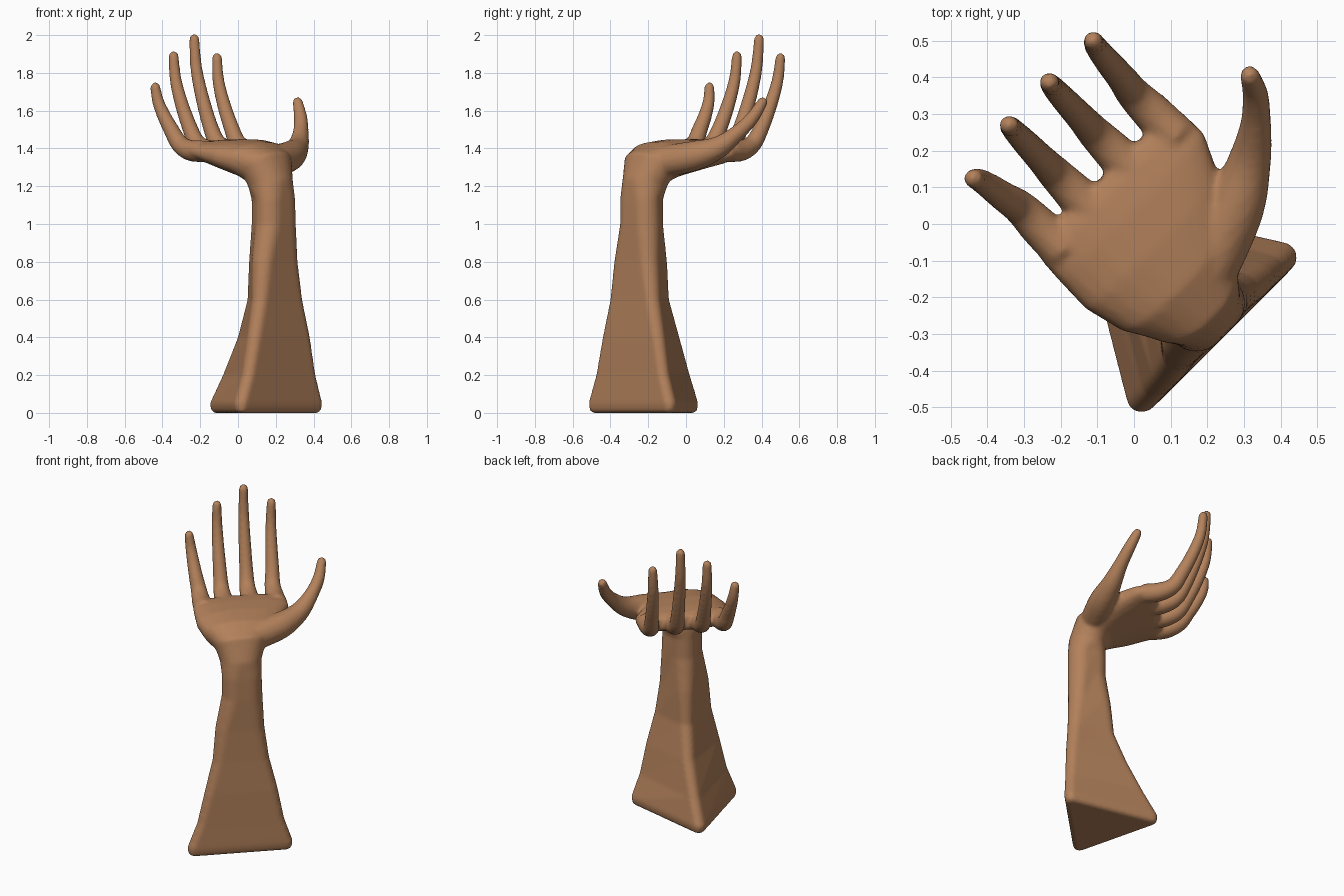
import bpy, bmesh, math
from mathutils import Vector

if "Cube" in bpy.data.objects:
    bpy.data.objects.remove(bpy.data.objects["Cube"])

N = 24
R = math.sqrt(0.5)


def P(u, v, z):
    """u = towards the thumb, v = towards the fingertips (both diagonal in the world)."""
    return Vector(((u - v) * R, (u + v) * R, z))


bm = bmesh.new()


def loft(rings):
    """Closed skin through a list of equal point rings."""
    vs = [[bm.verts.new(p) for p in r] for r in rings]
    for a, b in zip(vs, vs[1:]):
        n = len(a)
        for i in range(n):
            j = (i + 1) % n
            bm.faces.new((a[i], a[j], b[j], b[i]))
    bm.faces.new(vs[0][::-1])
    bm.faces.new(vs[-1])


def tri_ring(z, ua, ub, vab, uc, vc, r):
    """Rounded triangle: two front corners and one rear corner."""
    pts = []
    for (cu, cv), a0, a1 in (((ua, vab), 151, 270), ((ub, vab), 270, 389), ((uc, vc), 389, 511)):
        for i in range(8):
            a = math.radians(a0 + (a1 - a0) * i / 7.2 + 0.5)
            pts.append(P(cu + r * math.cos(a), cv + r * math.sin(a), z))
    return pts


def palm_ring(u, v, z, hw, ht, tilt, power):
    """Flattened superellipse tilted from level (0) to upright (90)."""
    t = math.radians(tilt)
    pts = []
    for i in range(N):
        a = math.radians(155 + 360 * i / N)
        c, s = math.cos(a), math.sin(a)
        x = math.copysign(abs(c) ** (2 / power), c) * hw
        y = math.copysign(abs(s) ** (2 / power), s) * ht
        pts.append(P(u + x, v + y * math.cos(t), z - y * math.sin(t)))
    return pts


def catmull(keys, steps=5):
    out = []
    for i in range(len(keys) - 1):
        k = [Vector(keys[min(max(i + d, 0), len(keys) - 1)]) for d in (-1, 0, 1, 2)]
        for j in range(steps):
            t = j / steps
            out.append(0.5 * (2 * k[1] + (k[2] - k[0]) * t
                              + (2 * k[0] - 5 * k[1] + 4 * k[2] - k[3]) * t * t
                              + (3 * k[1] - k[0] - 3 * k[2] + k[3]) * t ** 3))
    return out + [Vector(keys[-1])]


def tube(keys):
    """Tapered round tube with a domed tip; keys are (x, y, z, radius)."""
    pts = catmull(keys)
    tip = pts[-1]
    d = (tip - pts[-2]).to_3d().normalized()
    for a in (30, 55, 78):
        q = tip.to_3d() + d * tip.w * math.sin(math.radians(a))
        pts.append(Vector((*q, tip.w * math.cos(math.radians(a)))))
    rings = []
    side = P(1, 0, 0)
    for i, p in enumerate(pts):
        t = (pts[min(i + 1, len(pts) - 1)] - pts[max(i - 1, 0)]).to_3d().normalized()
        e1 = (side - t * side.dot(t)).normalized()
        e2 = t.cross(e1)
        rings.append([p.to_3d() + p.w * (e1 * math.cos(k * math.tau / 16) + e2 * math.sin(k * math.tau / 16))
                      for k in range(16)])
    loft(rings)


# Forearm, wrist bend and palm as one skin
arm = [
    (0.0, -.322, .223, -.35, -.059, .094, .018),
    (0.012, -.322, .223, -.35, -.059, .094, .034),
    (0.05, -.322, .223, -.35, -.059, .094, .041),
    (0.2, -.265, .173, -.35, -.042, .014, .04),
    (0.4, -.214, .129, -.345, -.025, -.088, .045),
    (0.6, -.16, .075, -.335, -.028, -.17, .05),
    (0.8, -.125, .034, -.32, -.03, -.204, .065),
    (1.0, -.07, .01, -.31, -.035, -.25, .08),
    (1.13, -.07, .005, -.31, -.035, -.25, .08),
]
palm = [
    (-.033, -.278, 1.21, .122, .112, 14, 2.1),
    (-.03, -.255, 1.295, .15, .118, 45, 2.2),
    (-.02, -.18, 1.337, .21, .103, 70, 2.3),
    (.0, -.07, 1.36, .258, .09, 80, 2.4),
    (.028, .04, 1.377, .283, .073, 82, 2.5),
    (.03, .11, 1.386, .28, .058, 82, 2.6),
    (.03, .15, 1.392, .26, .038, 82, 2.6),
]
loft([tri_ring(*a) for a in arm] + [palm_ring(*p) for p in palm])

# Four fingers: root u, tip u, tip height, how far the tip leans out
for u0, u1, top, lean in ((.25, .275, 1.905, .13), (.1, .11, 2.005, .135),
                          (-.055, -.05, 1.915, .13), (-.188, -.222, 1.75, .095)):
    keys = [(*P(u0, .08, 1.385), .058), (*P(u0, .17, 1.39), .056), (*P(u0, .25, 1.425), .048)]
    for t in (0, .33, .67, 1):
        z = 1.5 + (top - .026 - 1.5) * t
        keys.append((*P(u0 + (u1 - u0) * (.3 + .7 * t), .302 + lean * math.sin(t * math.pi / 2), z),
                     .042 - .015 * t))
    tube(keys)

# Thumb
tube([(.2, -.12, 1.33, .085), (.275, .04, 1.36, .08), (.315, .17, 1.405, .06),
      (.332, .27, 1.48, .043), (.332, .35, 1.56, .036), (.316, .405, 1.645, .028)])

bmesh.ops.recalc_face_normals(bm, faces=bm.faces)
mesh = bpy.data.meshes.new("hand_and_forearm")
bm.to_mesh(mesh)
bm.free()
hand = bpy.data.objects.new("hand_and_forearm", mesh)
bpy.context.collection.objects.link(hand)

# Single warm wood colour
wood = bpy.data.materials.new("warm_brown")
wood.diffuse_color = (0.45, 0.22, 0.105, 1)
wood.use_nodes = True
wood.node_tree.nodes["Principled BSDF"].inputs["Base Color"].default_value = wood.diffuse_color
mesh.materials.append(wood)

# Fuse the parts and soften the joins
fuse = hand.modifiers.new("fuse", 'REMESH')
fuse.mode = 'VOXEL'
fuse.voxel_size = 0.011
fuse.use_smooth_shade = True
soft = hand.modifiers.new("soften", 'SMOOTH')
soft.factor = 0.5
soft.iterations = 5
